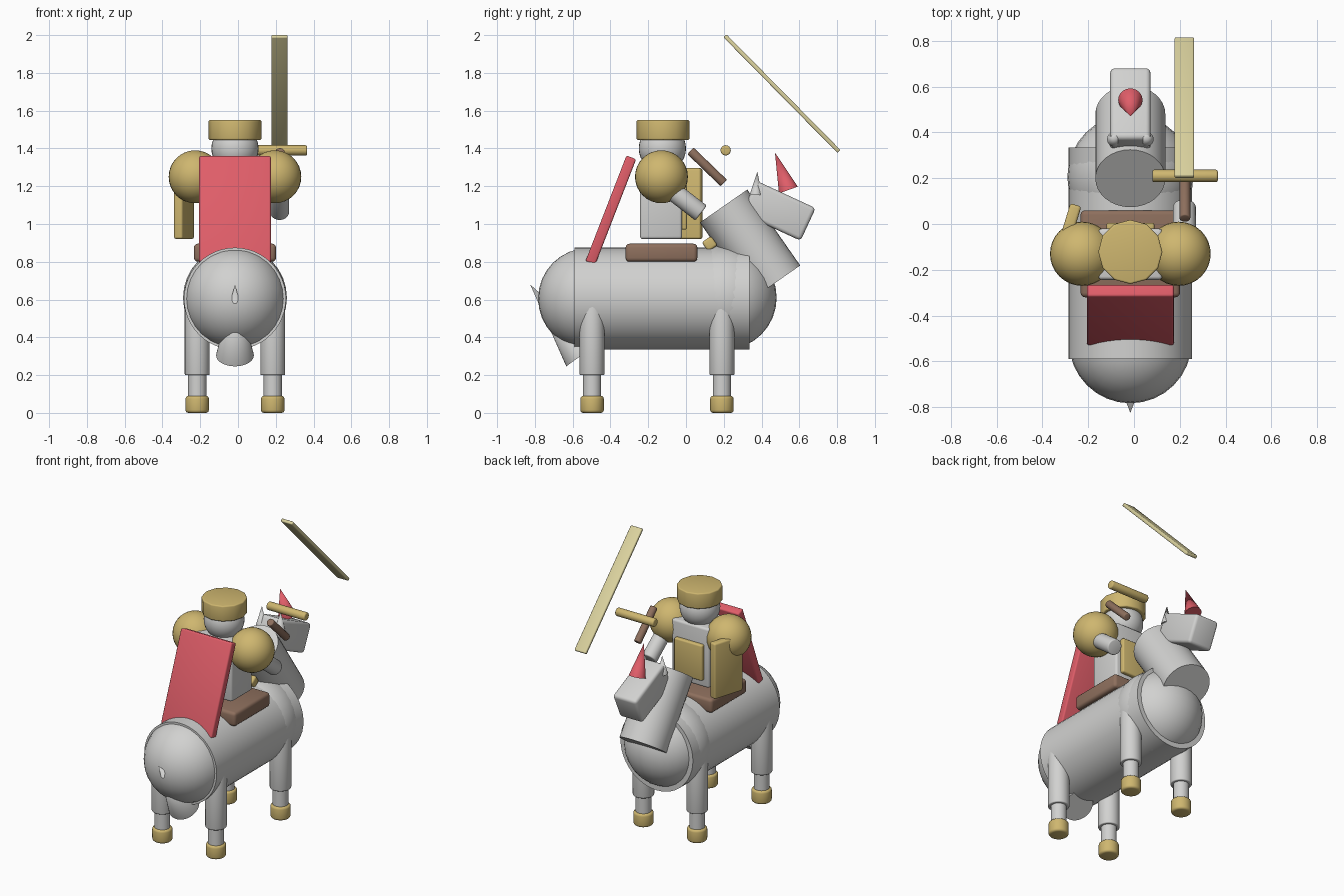
import bpy
from math import radians
from mathutils import Vector

cube = bpy.data.objects.get("Cube")
if cube:
    bpy.data.objects.remove(cube, do_unlink=True)


def material(name, rgb):
    m = bpy.data.materials.new(name)
    m.use_nodes = True
    m.diffuse_color = (*rgb, 1)
    m.node_tree.nodes["Principled BSDF"].inputs["Base Color"].default_value = (*rgb, 1)
    return m


GREY = material("light_grey", (0.64, 0.64, 0.63))
GOLD = material("gold", (0.62, 0.47, 0.16))
RED = material("red", (0.74, 0.11, 0.14))
BROWN = material("brown", (0.27, 0.16, 0.11))
PALE = material("pale_gold", (0.70, 0.64, 0.34))
CX = -0.016  # centre line of horse and rider


def finish(name, mat, bevel=0.0):
    ob = bpy.context.object
    ob.name = name
    ob.data.materials.append(mat)
    if bevel:
        bpy.ops.object.transform_apply(location=False, rotation=False, scale=True)
        b = ob.modifiers.new("Bevel", "BEVEL")
        b.width, b.segments, b.limit_method = bevel, 3, "ANGLE"
        b.angle_limit = radians(50)
        bpy.ops.object.modifier_apply(modifier="Bevel")
    bpy.ops.object.shade_smooth_by_angle(angle=radians(40))
    return ob


def box(name, mat, loc, size, rot=(0, 0, 0), bevel=0.015):
    bpy.ops.mesh.primitive_cube_add(size=1, location=loc, rotation=[radians(a) for a in rot])
    bpy.context.object.scale = size
    return finish(name, mat, bevel)


def ball(name, mat, loc, r):
    bpy.ops.mesh.primitive_uv_sphere_add(segments=32, ring_count=16, radius=r, location=loc)
    return finish(name, mat)


def rod(name, mat, start, end, r1, r2=None, sides=32, bevel=0.0):
    a, b = Vector(start), Vector(end)
    bpy.ops.mesh.primitive_cone_add(
        vertices=sides, radius1=r1, radius2=r1 if r2 is None else r2, depth=(b - a).length,
        location=(a + b) / 2, rotation=(b - a).to_track_quat("Z", "Y").to_euler())
    return finish(name, mat, bevel)


# Horse body
rod("horse_body", GREY, (CX, -0.59, 0.605), (CX, 0.335, 0.605), 0.27, sides=48)
ball("rump", GREY, (CX, -0.515, 0.605), 0.268)
ball("chest", GREY, (CX, 0.205, 0.61), 0.275)
rod("tail", GREY, (CX, -0.553, 0.305), (CX, -0.825, 0.68), 0.1, 0)

# Legs and hooves
for side, sx in (("right", -1), ("left", 1)):
    for end, y in (("rear", -0.497), ("fore", 0.19)):
        x = CX + sx * 0.2
        tag = f"{side}_{end}"
        rod(tag + "_upper_leg", GREY, (x, y, 0.2), (x, y, 0.6), 0.066, bevel=0.006)
        rod(tag + "_lower_leg", GREY, (x, y, 0.06), (x, y, 0.22), 0.048)
        rod(tag + "_hoof", GOLD, (x, y, 0), (x, y, 0.09), 0.062, bevel=0.015)

# Horse neck and head
rod("horse_neck", GREY, (CX, 0.479, 0.693), (CX, 0.199, 1.095), 0.153)
box("horse_head", GREY, (CX, 0.49, 1.07), (0.176, 0.345, 0.19), (-24.8, 0, 0), 0.02)
for side, sx in (("right", -1), ("left", 1)):
    x = CX + sx * 0.07
    rod(side + "_ear", GREY, (x, 0.37, 1.155), (x, 0.378, 1.278), 0.032, 0, sides=16)
rod("horn", RED, (CX, 0.542, 1.18), (CX, 0.471, 1.378), 0.053, 0)
box("neck_buckle", GOLD, (CX, 0.125, 0.895), (0.12, 0.06, 0.06), (-55, 0, 0), 0.012)

# Saddle
box("saddle", BROWN, (CX, -0.13, 0.848), (0.435, 0.38, 0.095), bevel=0.02)

# Rider
box("torso", GREY, (CX, -0.132, 1.12), (0.28, 0.223, 0.4))
box("breastplate", GOLD, (CX, -0.015, 1.09), (0.21, 0.04, 0.24), bevel=0.01)
ball("rider_head", GREY, (CX, -0.125, 1.4), 0.125)
rod("helmet", GOLD, (CX, -0.122, 1.445), (CX, -0.122, 1.55), 0.14, sides=12, bevel=0.008)
for side, sx in (("right", -1), ("left", 1)):
    ball(side + "_shoulder", GOLD, (CX + sx * 0.211, -0.13, 1.25), 0.14)
rod("sword_arm", GREY, (0.22, -0.12, 1.212), (0.22, 0.08, 1.058), 0.05, bevel=0.008)
box("cape", RED, (CX, -0.398, 1.073), (0.38, 0.055, 0.6), (-21.2, 0, 0), 0.01)
box("shield", GOLD, (-0.286, -0.022, 1.108), (0.05, 0.22, 0.375), (0, 0, -17), 0.012)

# Sword
rod("sword_grip", BROWN, (0.222, 0.024, 1.387), (0.222, 0.2, 1.217), 0.024, bevel=0.006)
rod("crossguard", GOLD, (0.08, 0.21, 1.39), (0.366, 0.21, 1.39), 0.027, bevel=0.008)
box("blade", PALE, (0.22, 0.508, 1.69), (0.086, 0.86, 0.022), (-45.4, 0, 0), 0.007)
